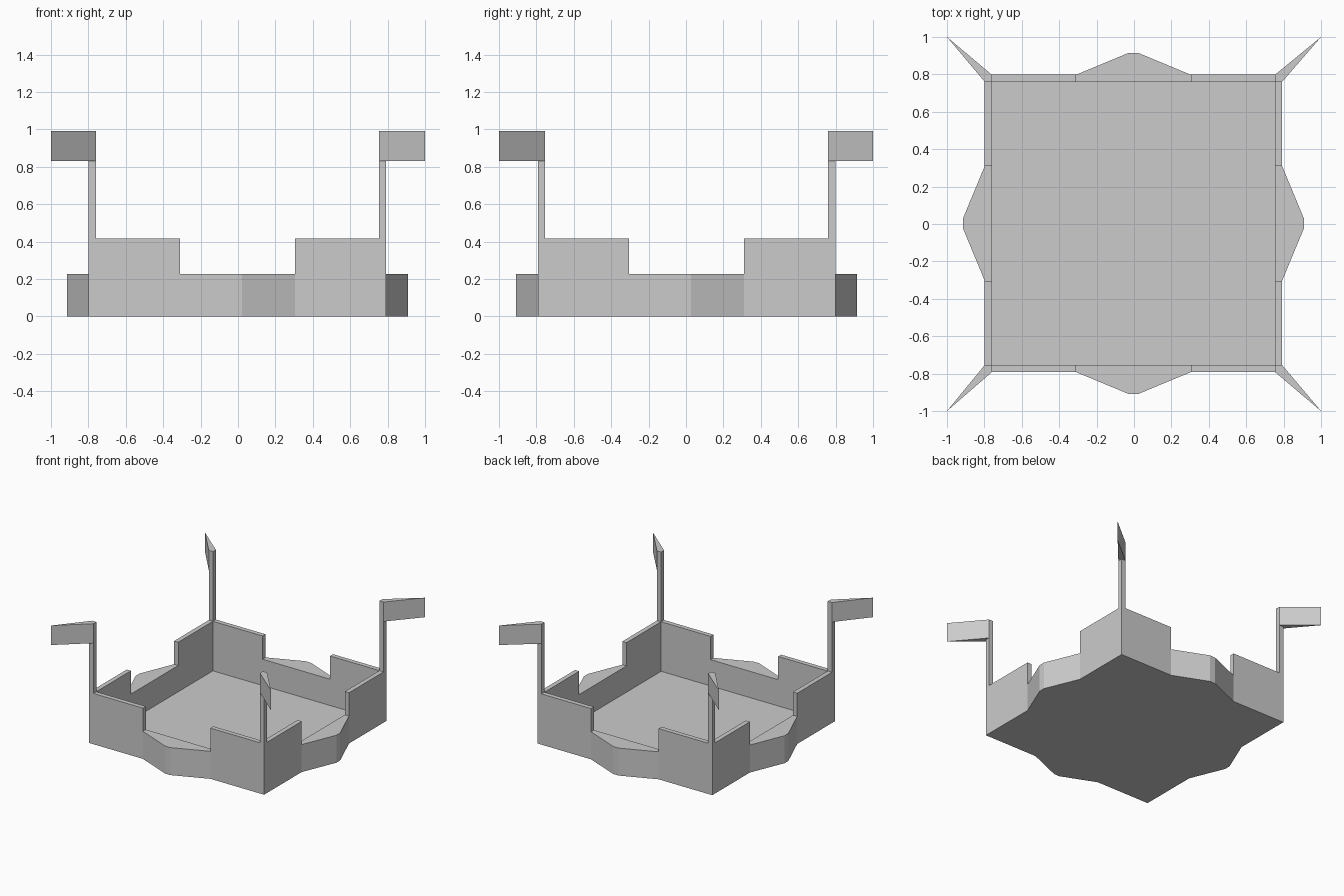
import bpy, bmesh

if "Cube" in bpy.data.objects:
    bpy.data.objects.remove(bpy.data.objects["Cube"])

INNER, OUTER, GAP = 0.757, 0.795, 0.307
FLOOR_Z, LOW_Z, WALL_Z, FLAG_Z, TOP_Z = 0.01, 0.226, 0.417, 0.83, 0.99
SHIFT = (-0.003, 0.003)   # body sits very slightly off centre


def turn(p, k):
    """Rotate a plan point by k quarter turns."""
    x, y = p
    for _ in range(k):
        x, y = -y, x
    return (round(x, 4), round(y, 4))


def finish(name, bm):
    bmesh.ops.remove_doubles(bm, verts=bm.verts[:], dist=1e-5)
    bmesh.ops.recalc_face_normals(bm, faces=bm.faces[:])
    mesh = bpy.data.meshes.new(name)
    bm.to_mesh(mesh)
    bm.free()
    ob = bpy.data.objects.new(name, mesh)
    bpy.context.collection.objects.link(ob)
    return ob


def terraces(name, cells):
    """Raise plan cells to their heights, with walls only where heights differ."""
    bm = bmesh.new()
    owner = {}
    for pts, h in cells:
        for a, b in zip(pts, pts[1:] + pts[:1]):
            owner[(a, b)] = h

    def face(*co):
        bm.faces.new([bm.verts.new(c) for c in co])

    for pts, h in cells:
        face(*[(x, y, h) for x, y in pts])
        face(*[(x, y, 0) for x, y in reversed(pts)])
        for a, b in zip(pts, pts[1:] + pts[:1]):
            low = owner.get((b, a), 0)
            if h > low:
                face((*a, low), (*b, low), (*b, h), (*a, h))
    return finish(name, bm)


def prism(name, pts, z0, z1):
    bm = bmesh.new()
    lower = [bm.verts.new((x, y, z0)) for x, y in pts]
    upper = [bm.verts.new((x, y, z1)) for x, y in pts]
    bm.faces.new(lower[::-1])
    bm.faces.new(upper)
    n = len(pts)
    for i in range(n):
        j = (i + 1) % n
        bm.faces.new((lower[i], lower[j], upper[j], upper[i]))
    return finish(name, bm)


# One side: low middle wall with its bulge, two tall wall arms, one corner post
side = [
    ([(GAP, INNER), (GAP, OUTER), (0.025, 0.912), (-0.025, 0.912),
      (-GAP, OUTER), (-GAP, INNER)], LOW_Z),
    ([(GAP, INNER), (INNER, INNER), (INNER, OUTER), (GAP, OUTER)], WALL_Z),
    ([(-INNER, INNER), (-GAP, INNER), (-GAP, OUTER), (-INNER, OUTER)], WALL_Z),
    ([(INNER, INNER), (OUTER, INNER), (OUTER, OUTER), (INNER, OUTER)], FLAG_Z),
]
# Same winding for every cell
side[0] = (side[0][0], LOW_Z)
cells = [([turn(p, k) for p in pts], h) for k in range(4) for pts, h in side]

# Floor outline, split where the walls step
floor = [turn(p, k) for k in range(4)
         for p in [(INNER, INNER), (GAP, INNER), (-GAP, INNER)]]
cells.append((floor, FLOOR_Z))

tray = terraces("tray_with_posts", cells)
tray.location = (*SHIFT, 0)

# Tapered flags pointing diagonally outward from the post tops
for k in range(4):
    base = [turn(p, k) for p in [(INNER, OUTER), (INNER, INNER), (OUTER, INNER)]]
    pts = [(x + SHIFT[0], y + SHIFT[1]) for x, y in base] + [turn((1, 1), k)]
    prism(f"corner_flag_{k + 1}", pts, FLAG_Z, TOP_Z)
